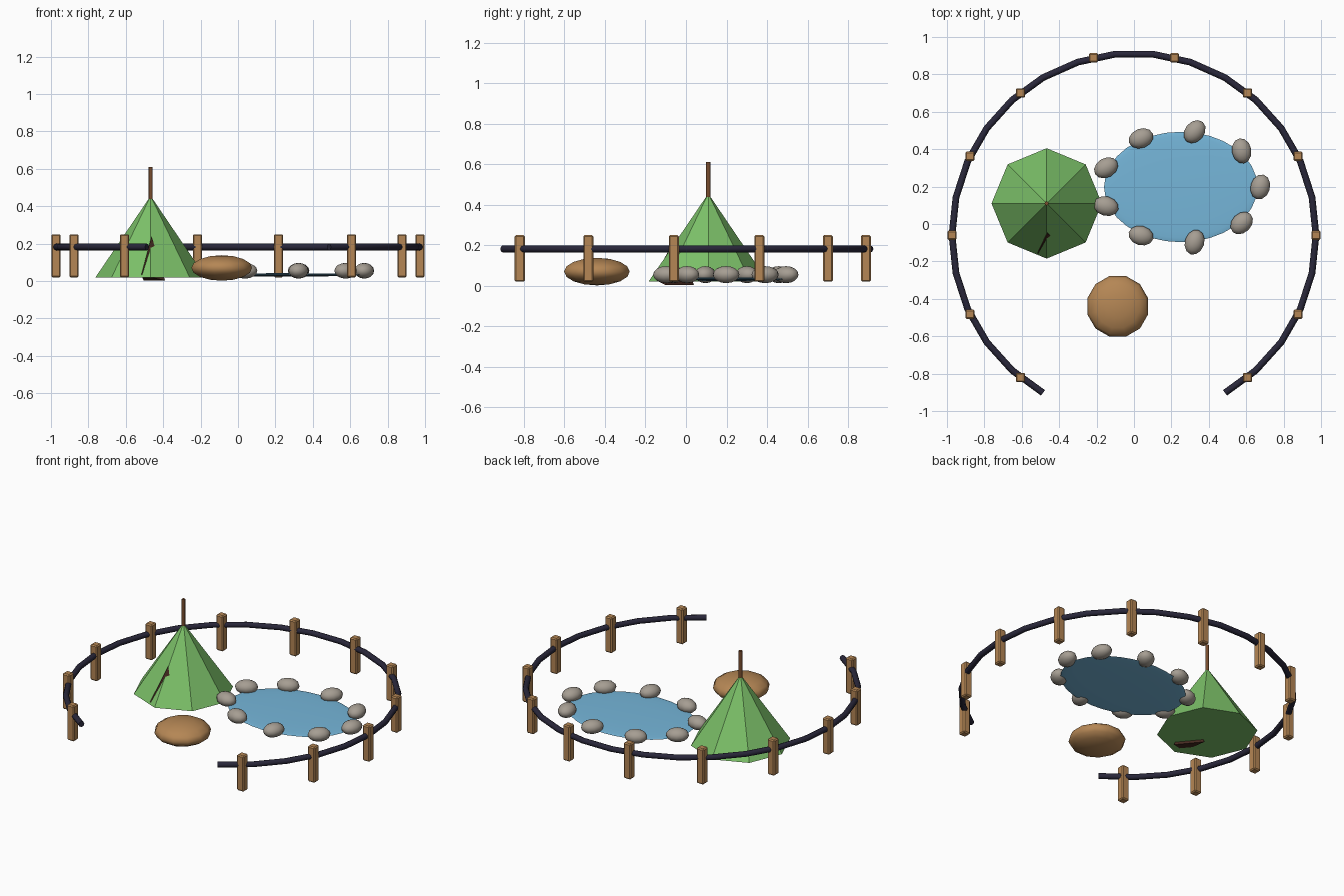
import bpy
from math import sin, cos, radians

cube = bpy.data.objects.get("Cube")
if cube:
    bpy.data.objects.remove(cube, do_unlink=True)


def material(name, rgb):
    mat = bpy.data.materials.new(name)
    mat.use_nodes = True
    mat.diffuse_color = (*rgb, 1)
    bsdf = mat.node_tree.nodes["Principled BSDF"]
    bsdf.inputs["Base Color"].default_value = (*rgb, 1)
    bsdf.inputs["Roughness"].default_value = 0.8
    return mat


WOOD = material("tan wood", (0.46, 0.24, 0.09))
RAIL = material("dark navy", (0.022, 0.02, 0.042))
CANVAS = material("tent green", (0.2, 0.53, 0.14))
POLE = material("brown pole", (0.19, 0.075, 0.028))
FLAP = material("dark brown", (0.06, 0.022, 0.014))
WATER = material("water blue", (0.18, 0.47, 0.7))
STONE = material("warm grey stone", (0.38, 0.34, 0.29))


def finish(name, mat, smooth=None):
    obj = bpy.context.object
    obj.name = name
    obj.data.materials.append(mat)
    if smooth:
        bpy.ops.object.shade_smooth_by_angle(angle=radians(smooth))
    return obj


def ellipsoid(name, mat, centre, half_size, turn=0, segments=12, rings=8):
    bpy.ops.mesh.primitive_uv_sphere_add(
        segments=segments, ring_count=rings, radius=1, location=centre,
        rotation=(0, 0, radians(turn)))
    bpy.context.object.scale = half_size
    bpy.ops.object.transform_apply(location=False, rotation=False, scale=True)
    return finish(name, mat, 80)


# Fence: a circle of posts left open at the front
FENCE_Y, FENCE_R = -0.06, 0.973


def on_fence(degrees, z):
    a = radians(degrees)
    return (FENCE_R * cos(a), FENCE_Y + FENCE_R * sin(a), z)


for i in range(-2, 10):
    bpy.ops.mesh.primitive_cube_add(size=1, location=on_fence(i * 360 / 14, 0.135))
    bpy.context.object.scale = (0.05, 0.05, 0.23)
    bpy.ops.object.transform_apply(location=False, rotation=False, scale=True)
    post = finish(f"fence_post_{i + 3}", WOOD)
    bevel = post.modifiers.new("worn edges", "BEVEL")
    bevel.width = 0.007
    bevel.segments = 1

# Rail: a round bar in straight lengths through all posts
curve = bpy.data.curves.new("fence_rail", "CURVE")
curve.dimensions = "3D"
curve.bevel_depth = 0.018
curve.bevel_resolution = 2
curve.use_fill_caps = True
path = curve.splines.new("POLY")
path.points.add(25)
for i, point in enumerate(path.points):
    point.co = (*on_fence(-60 + 12 * i, 0.182), 1)
rail = bpy.data.objects.new("fence_rail", curve)
bpy.context.collection.objects.link(rail)
bpy.ops.object.select_all(action="DESELECT")
rail.select_set(True)
bpy.context.view_layer.objects.active = rail
bpy.ops.object.convert(target="MESH")
finish("fence_rail", RAIL, 50)

# Tent: eight-sided canvas with a pole through the peak
TENT_X, TENT_Y = -0.467, 0.11
bpy.ops.mesh.primitive_cone_add(vertices=8, radius1=0.295, radius2=0, depth=0.435,
                                location=(TENT_X, TENT_Y, 0.2375))
finish("tent_canvas", CANVAS)
bpy.ops.mesh.primitive_cylinder_add(vertices=8, radius=0.011, depth=0.25,
                                    location=(TENT_X, TENT_Y, 0.485))
finish("tent_pole", POLE, 50)

# Tent flap: a slanted three-sided spike breaking through the front canvas
flap_mesh = bpy.data.meshes.new("tent_flap")
corners = [(-0.39, -0.1, 0.003), (-0.505, 0.04, 0.003),
           (-0.517, -0.16, 0.033), (-0.462, -0.052, 0.24)]
flap_mesh.from_pydata(corners, [], [(0, 2, 1), (0, 1, 3), (1, 2, 3), (2, 0, 3)])
flap_mesh.materials.append(FLAP)
flap = bpy.data.objects.new("tent_flap", flap_mesh)
bpy.context.collection.objects.link(flap)

# Pond: a thin lens of water ringed by nine stones
POND_X, POND_Y = 0.25, 0.198
ellipsoid("pond_water", WATER, (POND_X, POND_Y, 0.033), (0.41, 0.295, 0.009),
          segments=32, rings=16)
stone_turns = [75, 100, 50, 22, 30, 165, 165, 72, 45]
for i, turn in enumerate(stone_turns):
    a = radians(40 * i)
    centre = (POND_X + 0.425 * cos(a), POND_Y + 0.3 * sin(a), 0.055)
    ellipsoid(f"pond_stone_{i + 1}", STONE, centre, (0.068, 0.052, 0.042), turn)

# Floor cushion
ellipsoid("floor_cushion", WOOD, (-0.087, -0.44, 0.07), (0.168, 0.168, 0.068), 15)
